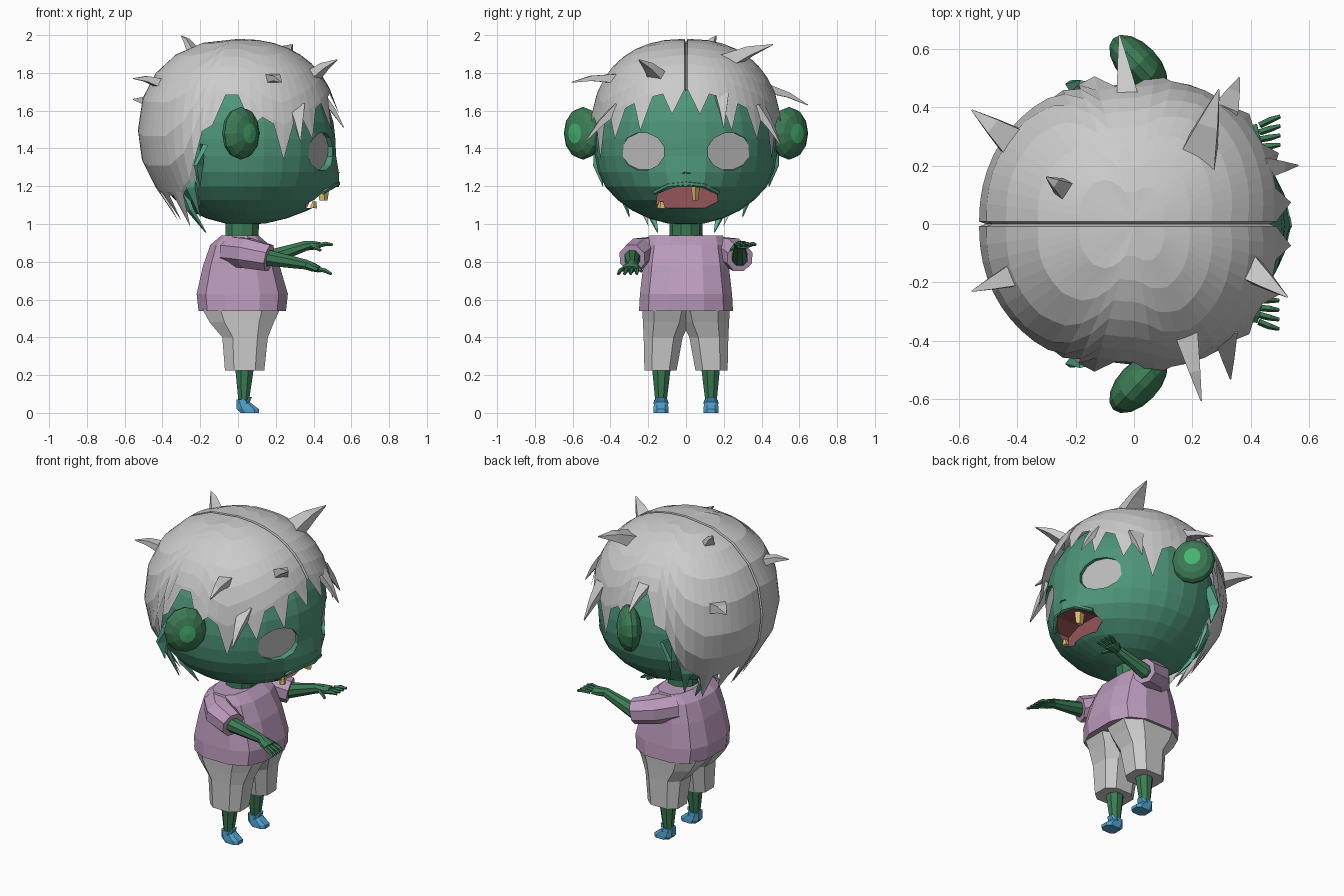
import bpy, bmesh
from math import sin, cos, pi, acos, exp, radians, copysign
from mathutils import Vector, Matrix

if "Cube" in bpy.data.objects:
    bpy.data.objects.remove(bpy.data.objects["Cube"])


def mat(name, *rgb):
    m = bpy.data.materials.new(name)
    m.diffuse_color = (*rgb, 1)
    m.use_nodes = True
    m.node_tree.nodes["Principled BSDF"].inputs["Base Color"].default_value = m.diffuse_color
    return m


SKIN = mat("skin", 0.045, 0.20, 0.09)
FACE = mat("face_skin", 0.075, 0.30, 0.19)
EAR = mat("ear_inner", 0.06, 0.45, 0.16)
SHIRT = mat("shirt_cloth", 0.50, 0.33, 0.51)
SHOE = mat("shoe_blue", 0.08, 0.36, 0.62)
RED = mat("mouth_red", 0.30, 0.09, 0.10)
TOOTH = mat("tooth_yellow", 0.72, 0.50, 0.16)
LOCK = mat("hair_underside", 0.10, 0.42, 0.28)
GREY = mat("plain_grey", 0.5, 0.5, 0.5)


def finish(name, bm, mats):
    bmesh.ops.remove_doubles(bm, verts=bm.verts, dist=1e-4)
    bmesh.ops.recalc_face_normals(bm, faces=bm.faces)
    me = bpy.data.meshes.new(name)
    bm.to_mesh(me)
    bm.free()
    for m in mats:
        me.materials.append(m)
    ob = bpy.data.objects.new(name, me)
    bpy.context.collection.objects.link(ob)
    return ob


def loft(name, rings, mats=(), cap_mat=0):
    bm = bmesh.new()
    vs = [[bm.verts.new(p) for p in r] for r in rings]
    n = len(vs[0])
    for a, b in zip(vs, vs[1:]):
        for i in range(n):
            bm.faces.new((a[i], a[(i + 1) % n], b[(i + 1) % n], b[i]))
    for r in (vs[0], vs[-1]):
        bm.faces.new(r).material_index = cap_mat
    return finish(name, bm, mats)


def power(v, e):
    return copysign(abs(v) ** e, v)


def oval(rx, ry, n, e=1.0):
    angles = [2 * pi * (i + 0.5) / n for i in range(n)]
    return [Vector((power(cos(a), e) * rx, power(sin(a), e) * ry, 0)) for a in angles]


def stack(name, levels, n, e, mats=()):
    """Loft upward through (z, xmin, xmax, ymin, ymax) sections."""
    return loft(name, [[p + Vector(((x0 + x1) / 2, (y0 + y1) / 2, z))
                        for p in oval((x1 - x0) / 2, (y1 - y0) / 2, n, e)]
                       for z, x0, x1, y0, y1 in levels], mats)


def tube(name, path, n=6, mats=(), cap_mat=0):
    """Loft along (point, half width, half height) stations."""
    pts = [Vector(p[0]) for p in path]
    rings = []
    for i, (_, rx, ry) in enumerate(path):
        d = pts[min(i + 1, len(pts) - 1)] - pts[max(i - 1, 0)]
        q = d.to_track_quat('Z', 'Y')
        rings.append([pts[i] + q @ v for v in oval(rx, ry, n)])
    return loft(name, rings, mats, cap_mat)


def ball(name, c, r, seg, rings, mats, rot=Matrix()):
    bm = bmesh.new()
    bmesh.ops.create_uvsphere(bm, u_segments=seg, v_segments=rings, radius=1)
    if len(mats) > 1:
        for f in bm.faces:
            f.material_index = int(f.calc_center_median().z > 0.88)
    bm.transform(Matrix.Translation(c) @ rot @ Matrix.Diagonal((*r, 1)))
    return finish(name, bm, mats)


# head with bulging muzzle, eye sockets and open mouth
head = ball("head", (0.03, 0, 1.45), (0.485, 0.485, 0.455), 28, 16, [FACE])
for v in head.data.vertices:
    x, y, z = v.co
    if z < 1.4:
        k = 1 + 0.06 * min(1, (1.4 - z) / 0.2)
        v.co.x, v.co.y = 0.03 + (x - 0.03) * k, y * k
    if x > 0:
        v.co.x += 0.085 * exp(-(y / 0.2) ** 2 - ((z - 1.16) / 0.13) ** 2)
cutters = []
for s in (-1, 1):
    d = Vector((cos(0.42), s * sin(0.42), -0.08)).normalized()
    c = Vector((0.425, s * 0.222, 1.385))
    cutters.append(tube("eye_socket_cutter", [(c, 0.13, 0.10), (c + d * 0.2, 0.14, 0.11)],
                        12, [FACE, GREY], cap_mat=1))
outline = [(-.16, 1.10), (-.15, 1.16), (-.06, 1.195), (.08, 1.195), (.16, 1.165),
           (.17, 1.12), (.10, 1.085), (-.10, 1.085)]
cutters.append(loft("mouth_cutter", [[(x, y, z) for y, z in outline] for x in (0.36, 0.65)], [RED]))
for c in cutters:
    c.hide_render = True
    m = head.modifiers.new("cut", 'BOOLEAN')
    m.operation, m.solver, m.object = 'DIFFERENCE', 'EXACT', c
    m.material_mode = 'TRANSFER'
dg = bpy.context.evaluated_depsgraph_get()
head.data = bpy.data.meshes.new_from_object(head.evaluated_get(dg))
head.modifiers.clear()
for c in cutters:
    bpy.data.objects.remove(c)

# nose, lip and teeth
tube("nose", [((0.47, 0, 1.30), .012, .01), ((0.525, 0, 1.265), .03, .018), ((0.49, 0, 1.25), .02, .01)], 5, [FACE])
tube("upper_lip", [((0.45, -.17, 1.165), .01, .012), ((0.50, -.09, 1.205), .02, .014), ((0.52, 0, 1.215), .022, .015),
                   ((0.50, .09, 1.205), .02, .014), ((0.45, .17, 1.165), .01, .012)], 6, [FACE])
tube("upper_tooth", [((0.45, .05, 1.20), .035, .025), ((0.45, .05, 1.125), .024, .015)], 5, [TOOTH])
tube("lower_tooth", [((0.40, -.13, 1.085), .025, .02), ((0.405, -.13, 1.12), .012, .01)], 5, [TOOTH])

# ears
for s in (-1, 1):
    n = Vector((0.72, s * 0.69, 0))
    t = Vector((-s * n.y, s * n.x, 0))
    rot = Matrix((t, (0, 0, 1), n)).transposed().to_4x4()
    ball("ear", (0.015, s * 0.545, 1.48), (0.125, 0.14, 0.07), 12, 8, [SKIN, EAR], rot)

# hair: two halves meeting in a centre parting, with jagged hem
HEM = [(0, 1.66), (25, 1.61), (42, 1.55), (65, 1.46), (78, 1.52), (86, 1.63), (104, 1.63),
       (111, 1.40), (120, 1.20), (135, 1.12), (160, 1.12), (180, 1.15)]


def hem(a):
    for (a0, z0), (a1, z1) in zip(HEM, HEM[1:]):
        if a <= a1:
            return z0 + (z1 - z0) * (a - a0) / (a1 - a0)
    return HEM[-1][1]


def dome(a, th, k=1.0):
    w = power(sin(th), 0.88) if th < pi / 2 else max(sin(th), 0.58)
    c, s = power(cos(a), 0.93), power(sin(a), 0.93)
    return Vector((0.53 * k * w * c, 0.495 * k * w * s, 1.48 + 0.5 * k * power(cos(th), 0.88 if th < pi / 2 else 1)))


STEPS, ROWS = 28, 8
for s, side in ((-1, "right"), (1, "left")):
    bm = bmesh.new()
    cols = []
    angles = [0] + [180 * i / STEPS for i in range(STEPS + 1)] + [180]
    for i, deg in enumerate(angles):
        groove = i in (0, len(angles) - 1)
        tip = i % 3 == 2
        z = hem(deg)
        base = acos((z + 0.05 - 1.48) / 0.5)
        low = max(-0.97, (z + (-0.09 - 0.03 * (i % 2) if tip else 0.03) - 1.48) / 0.5)
        col = []
        for j in range(ROWS + 1):
            k = 0.955 if groove else 1.0
            k *= 1.03 if tip and j == ROWS else 1
            p = dome(radians(deg), base * j / (ROWS - 1) if j < ROWS else acos(low), k)
            p.y = s * (p.y + (0 if groove else 0.008))
            col.append(bm.verts.new(p))
        cols.append(col)
    for a, b in zip(cols, cols[1:]):
        for j in range(ROWS):
            bm.faces.new((a[j], a[j + 1], b[j + 1], b[j]))
    finish("hair_" + side, bm, [])

# loose spikes standing off the hair: base, tip, half width
SPIKES = [((-.40, .27, 1.62), (-.555, .39, 1.66), .08), ((-.02, .42, 1.72), (-.05, .645, 1.63), .055),
          ((.21, .20, 1.85), (.29, .46, 1.95), .10), ((-.24, .12, 1.92), (-.30, .16, 1.995), .045),
          ((-.40, -.17, 1.74), (-.555, -.23, 1.77), .06), ((.18, -.38, 1.77), (.23, -.605, 1.75), .055),
          ((.38, -.14, 1.77), (.525, -.25, 1.87), .07), ((.31, -.36, 1.62), (.33, -.53, 1.44), .06),
          ((.44, .19, 1.68), (.56, .20, 1.51), .05), ((.31, .38, 1.62), (.36, .50, 1.42), .06)]
for b, t, w in SPIKES:
    b, t = Vector(b), Vector(t)
    tube("hair_spike", [(b, w, w * .6), (b.lerp(t, .55) + Vector((0, 0, .012)), w * .5, w * .35), (t, .003, .003)], 4)

# hanging locks behind the ears and at the nape
for s in (-1, 1):
    for b, t in (((-.30, .20, 1.2), (-.17, .15, .955)), ((-.25, .37, 1.35), (-.20, .30, 1.04)),
                 ((-.18, .455, 1.42), (-.20, .44, 1.2))):
        b, t = Vector((b[0], s * b[1], b[2])), Vector((t[0], s * t[1], t[2]))
        tube("hair_lock", [(b, .05, .02), (b.lerp(t, .5) + Vector((-.02, s * .015, 0)), .04, .015), (t, .003, .003)],
             4, [LOCK])

# neck and shirt
stack("neck", [(.90, -.07, .11, -.09, .09), (1.06, -.07, .12, -.085, .085)], 10, 1, [SKIN])
stack("shirt", [(.54, -.215, .26, -.255, .255), (.63, -.225, .27, -.25, .25), (.78, -.19, .225, -.232, .232),
                (.89, -.15, .17, -.215, .215), (.94, -.09, .11, -.20, .20)], 12, .72, [SHIRT])

# arms: sleeve, forearm, hand and fingers
for s, side, wrist, tip in ((-1, "right", (.36, -.285, .785), (.495, -.31, .735)),
                            (1, "left", (.36, .285, .885), (.50, .32, .89))):
    end = Vector((.165, s * .285, .82))
    tube("sleeve_" + side, [((-.03, s * .15, .855), .09, .085), ((.05, s * .245, .845), .09, .085),
                            (end, .075, .075)], 8, [SHIRT])
    w, t = Vector(wrist), Vector(tip)
    palm = w.lerp(t, .5)
    tube("arm_" + side, [((.06, s * .26, .825), .05, .05), (end, .045, .045), (w, .028, .028),
                         (w.lerp(t, .3), .045, .024), (palm, .045, .018)], 8, [SKIN])
    for i in range(4):
        o = Vector((0, (i - 1.5) * .027, 0))
        tube("finger", [(palm + o * .9, .012, .012), (palm.lerp(t, .5) + o * 1.1 + Vector((0, 0, .006)), .012, .012),
                        (t + o * 1.2, .007, .007)], 5, [SKIN])
    th = w.lerp(t, .2) + Vector((0, -s * .03, 0))
    tube("thumb", [(th, .014, .014), (th + Vector((.05, -s * .025, -.025)), .008, .008)], 5, [SKIN])

# shorts, legs and shoes
for s in (-1, 1):
    def side(levels):
        return [(z, x0, x1, *sorted((s * y0, s * y1))) for z, x0, x1, y0, y1 in levels]
    stack("shorts_leg", side([(.225, -.075, .145, .045, .225), (.40, -.09, .165, .012, .23),
                              (.48, -.16, .20, -.03, .235), (.55, -.20, .235, -.05, .24)]), 8, .7)
    stack("leg", side([(.06, 0, .06, .10, .165), (.25, -.02, .09, .075, .185)]), 8, 1, [SKIN])
    stack("shoe", side([(0, .01, .115, .09, .175), (.02, -.01, .115, .09, .175), (.045, -.01, .08, .093, .172),
                        (.07, -.01, .05, .095, .17)]), 8, .7, [SHOE])
    stack("shoe_strap", side([(.05, .03, .06, .09, .175), (.085, .055, .075, .11, .155)]), 6, .7, [SHOE])
